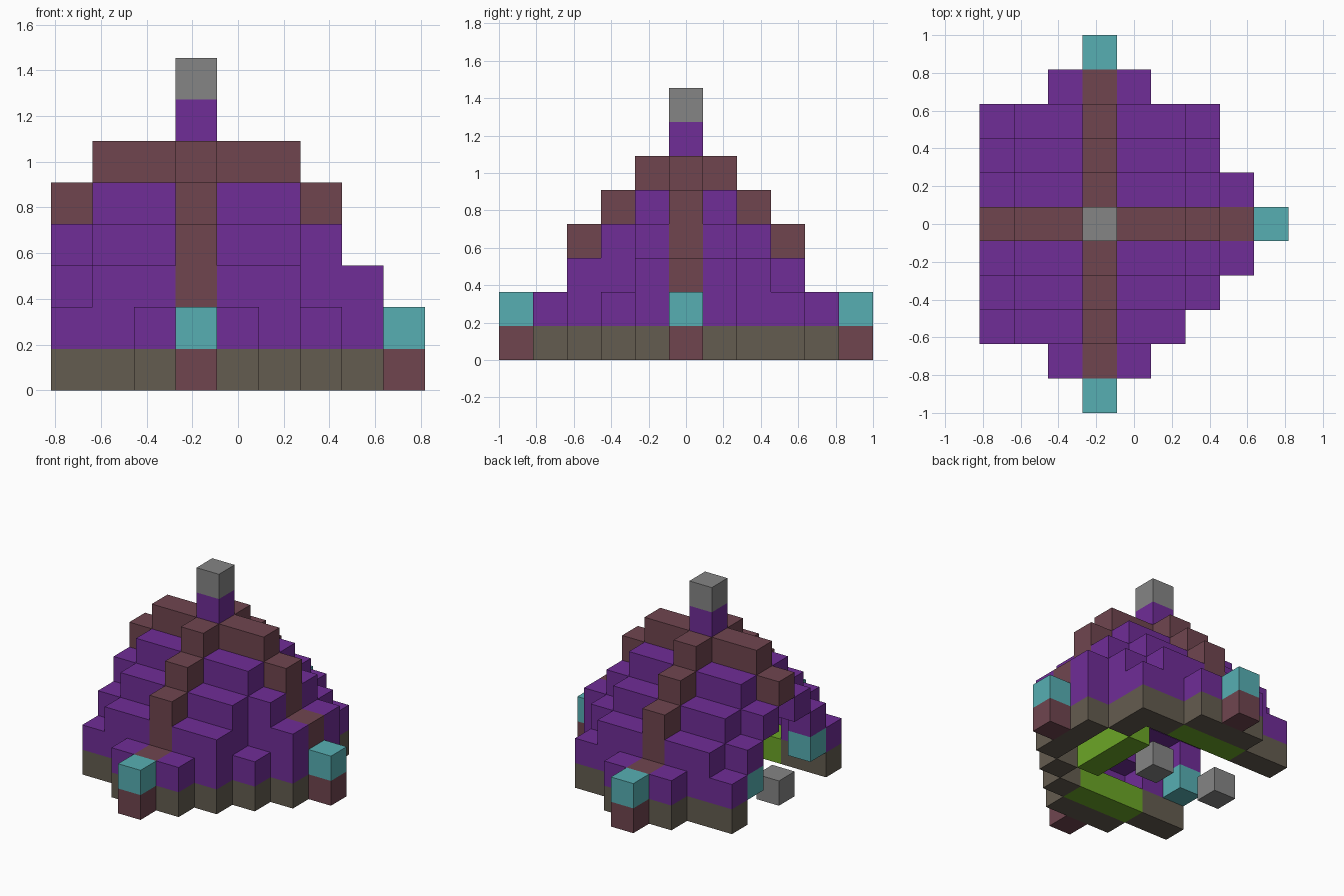
import bpy, bmesh
from mathutils import Vector

if "Cube" in bpy.data.objects:
    bpy.data.objects.remove(bpy.data.objects["Cube"], do_unlink=True)

U = 2 / 11  # block size


def material(name, rgb):
    m = bpy.data.materials.new(name)
    m.use_nodes = True
    m.diffuse_color = (*rgb, 1)
    bsdf = m.node_tree.nodes["Principled BSDF"]
    bsdf.inputs["Base Color"].default_value = (*rgb, 1)
    bsdf.inputs["Roughness"].default_value = 0.9
    return m


purple = material("purple cloth", (0.16, 0.026, 0.31))
brown = material("red brown wood", (0.16, 0.06, 0.078))
olive = material("olive grey base", (0.127, 0.107, 0.08))
cyan = material("teal lamp", (0.095, 0.43, 0.45))
grey = material("grey stone", (0.235, 0.235, 0.235))
green = material("lime green bedding", (0.15, 0.38, 0.02))

PARTS = {
    "tent_cloth": purple, "tent_ridges": brown, "tip_footings": brown,
    "base_wall": olive, "tip_lamps": cyan, "door_lamps": cyan,
    "mast_cloth": purple, "mast_cap": grey, "hearth": grey,
    "doorstep": grey, "beds": green,
}

# Roof height in blocks along x, for each distance from the middle row
ROWS = ["566866532", "455655430", "344544300", "233433200", "002220000", "000200000"]
MID = 3  # column of the mast


def height(i, j):
    if abs(j) > 5 or i > 8:
        return 0
    if i == 6 and j in (-2, -3):  # clipped front corner
        return 2 if j == -2 else 0
    return int(ROWS[abs(j)][max(i, 0)])  # open on the door side


def is_tip(i, j):
    return i == 8 or abs(j) == 5


def part_at(i, j, k):
    if is_tip(i, j):
        return "tip_lamps" if k else "tip_footings"
    if k == 0:
        return "base_wall"
    if k >= 6:
        return "mast_cap" if k == 7 else "mast_cloth"
    return "tent_ridges" if i == MID or j == 0 else "tent_cloth"


# Hollow stepped shell: each column reaches down to its lowest neighbour
cells = {}
for i in range(9):
    for j in range(-5, 6):
        h = height(i, j)
        low = min(height(i + 1, j), height(i - 1, j), height(i, j + 1), height(i, j - 1))
        for k in range(min(low, h - 1), h):
            if h:
                cells[i, j, k] = part_at(i, j, k)

# Base below the bays, furnishings and doorway
cells[7, 0, 0] = "base_wall"
cells[MID, 0, 0] = "hearth"
cells[0, 0, 0] = "doorstep"
for s in (-1, 1):
    cells[MID, 4 * s, 0] = "base_wall"
    cells[0, 2 * s, 1] = "door_lamps"
    for d in (-1, 0, 1):
        cells[MID + d, 3 * s, 0] = "beds"
for d in (-1, 0, 1):
    cells[5, d, 0] = "beds"


def build(name, mat):
    """Join the outer faces of all blocks of one part."""
    bm = bmesh.new()
    for (i, j, k), part in cells.items():
        if part != name:
            continue
        centre = Vector((i - 4, j, k + 0.5)) * U
        for axis in range(3):
            for s in (-1, 1):
                step = [0, 0, 0]
                step[axis] = s
                if (i + step[0], j + step[1], k + step[2]) in cells:
                    continue
                n = Vector(step)
                a = Vector([float(x == (axis + 1) % 3) for x in range(3)])
                b = n.cross(a)
                corners = [n + a + b, n - a + b, n - a - b, n + a - b]
                bm.faces.new([bm.verts.new(centre + c * U / 2) for c in corners])
    bmesh.ops.remove_doubles(bm, verts=bm.verts, dist=0.001)
    bmesh.ops.dissolve_limit(bm, angle_limit=0.01, verts=bm.verts, edges=bm.edges)
    mesh = bpy.data.meshes.new(name)
    bm.to_mesh(mesh)
    bm.free()
    mesh.materials.append(mat)
    bpy.context.collection.objects.link(bpy.data.objects.new(name, mesh))


for name, mat in PARTS.items():
    build(name, mat)
